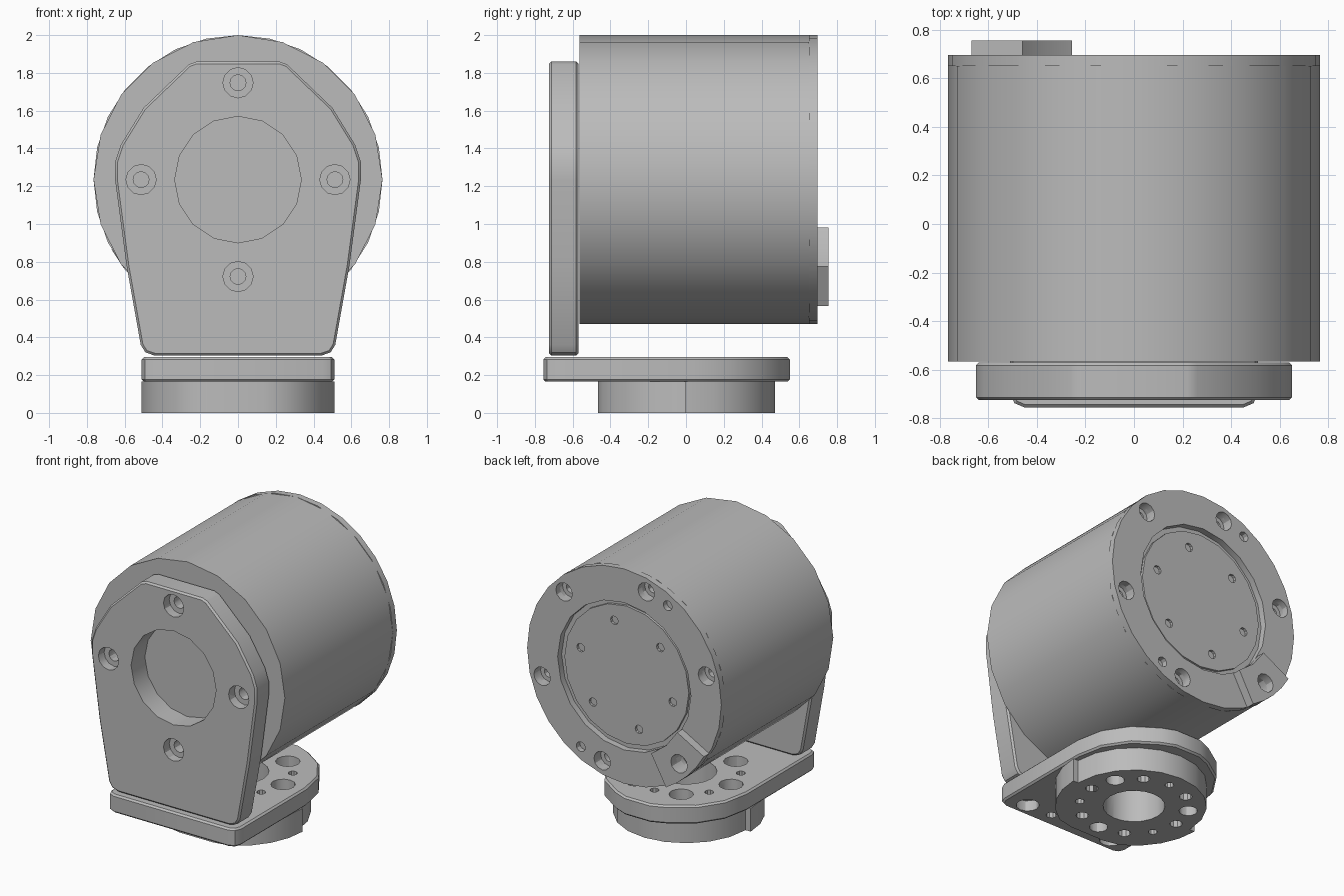
import bpy, bmesh
from math import sin, cos, radians, pi

default = bpy.data.objects.get("Cube")
if default:
    bpy.data.objects.remove(default, do_unlink=True)

GREY = (0.5, 0.5, 0.5, 1)
metal = bpy.data.materials.new("plain_grey")
metal.use_nodes = True
metal.diffuse_color = GREY
metal.node_tree.nodes["Principled BSDF"].inputs["Base Color"].default_value = GREY

AXIS_Z = 1.235  # height of the motor axis


def polar(r, deg, cu=0, cv=0):
    return (cu + r * cos(radians(deg)), cv + r * sin(radians(deg)))


def circle(r, n, cu=0, cv=0):
    return [polar(r, 360 * i / n, cu, cv) for i in range(n)]


def prisms(name, outlines, axis, lo, hi):
    """Extrude closed outlines along y or z into one object."""
    bm = bmesh.new()
    for outline in outlines:
        rings = []
        for w in (lo, hi):
            rings.append([bm.verts.new((u, w, v) if axis == "y" else (u, v, w))
                          for u, v in outline])
        a, b = rings
        bm.faces.new(a)
        bm.faces.new(b[::-1])
        for i in range(len(a)):
            j = (i + 1) % len(a)
            bm.faces.new((a[i], b[i], b[j], a[j]))
    bmesh.ops.recalc_face_normals(bm, faces=bm.faces)
    mesh = bpy.data.meshes.new(name)
    bm.to_mesh(mesh)
    bm.free()
    mesh.materials.append(metal)
    obj = bpy.data.objects.new(name, mesh)
    bpy.context.collection.objects.link(obj)
    return obj


def activate(obj):
    bpy.ops.object.select_all(action="DESELECT")
    obj.select_set(True)
    bpy.context.view_layer.objects.active = obj


def chamfer(obj, width):
    mod = obj.modifiers.new("chamfer", "BEVEL")
    mod.width = width
    mod.segments = 1
    mod.limit_method = "ANGLE"
    mod.angle_limit = radians(70)
    activate(obj)
    bpy.ops.object.modifier_apply(modifier=mod.name)


def drill(obj, centres, r, axis, lo, hi, n=12):
    """Cut round holes at the given centres."""
    cutter = prisms("hole_cutter", [circle(r, n, u, v) for u, v in centres], axis, lo, hi)
    cutter.hide_render = True
    mod = obj.modifiers.new("holes", "BOOLEAN")
    mod.operation = "DIFFERENCE"
    mod.solver = "EXACT"
    mod.object = cutter
    activate(obj)
    bpy.ops.object.modifier_apply(modifier=mod.name)
    bpy.data.objects.remove(cutter, do_unlink=True)


def mirrored(half):
    return half + [(-u, v) for u, v in reversed(half)]


# Motor body and rear end ring
rear_screws = [polar(0.67, 45 + 60 * i, 0, AXIS_Z) for i in range(6)]
body = prisms("motor_body", [circle(0.765, 20, 0, AXIS_Z)], "y", -0.565, 0.65)
drill(body, rear_screws, 0.065, "y", 0.62, 0.8)
drill(body, rear_screws, 0.035, "y", 0.5, 0.8)

end_ring = prisms("end_ring", [circle(0.765, 28, 0, AXIS_Z)], "y", 0.65, 0.695)
drill(end_ring, [(0, AXIS_Z)], 0.525, "y", 0.6, 0.8, 20)
drill(end_ring, rear_screws, 0.065, "y", 0.6, 0.8)
drill(end_ring, [polar(0.685, a, 0, AXIS_Z) for a in (120, 300)], 0.035, "y", 0.655, 0.8)

# Output disc sunk inside the end ring
disc = prisms("output_disc", [circle(0.49, 20, 0, AXIS_Z)], "y", 0.64, 0.668)
drill(disc, [polar(0.375, 15 + 60 * i, 0, AXIS_Z) for i in range(6)],
      0.03, "y", 0.645, 0.8, 10)

# Raised pad, a sector of the end ring
sector = [polar(0.765, a, 0, AXIS_Z) for a in (209, 217, 225, 233, 241)]
sector += [polar(0.525, a, 0, AXIS_Z) for a in (241, 225, 209)]
pad = prisms("raised_pad", [sector], "y", 0.695, 0.755)
drill(pad, rear_screws[3:4], 0.065, "y", 0.6, 0.8)

# Upright front bracket
bracket = prisms("front_bracket", [mirrored([
    (0.22, 1.86), (0.26, 1.845), (0.50, 1.615), (0.62, 1.42), (0.65, 1.33),
    (0.65, 1.23), (0.59, 0.78), (0.515, 0.36), (0.49, 0.32), (0.44, 0.303)])],
    "y", -0.725, -0.57)
chamfer(bracket, 0.012)
front_screws = [polar(0.513, 90 * i, 0, AXIS_Z) for i in range(4)]
drill(bracket, [(0, AXIS_Z)], 0.335, "y", -0.9, -0.5, 16)
drill(bracket, front_screws, 0.08, "y", -0.9, -0.66)
drill(bracket, front_screws, 0.042, "y", -0.9, -0.5)

# Base plate with rounded back
back_arc = [polar(0.51, a, 0, 0.04) for a in (0, 22, 45, 67)]
plate = prisms("base_plate", [mirrored(
    [(0.45, -0.755), (0.492, -0.737), (0.51, -0.695)] + back_arc + [(0.1, 0.55)])],
    "z", 0.165, 0.295)
chamfer(plate, 0.012)

# Base flange: the front half is wider and cut flat
flange_front = [(u, max(v, -0.467)) for u, v in
                [polar(0.51, 180 + 15 * i) for i in range(13)]]
flange = prisms("base_flange", [flange_front + [polar(0.47, 18 * i) for i in range(11)]],
                "z", 0, 0.165)

# Bolt circle and bore through plate and flange
bolts = [polar(0.355, 30 * i) for i in range(12)]
for part in (plate, flange):
    drill(part, [(0, 0)], 0.2, "z", -0.1, 0.5, 20)
    drill(part, bolts[0::2], 0.042, "z", -0.1, 0.5, 10)
    drill(part, bolts[1::2], 0.03, "z", -0.1, 0.5, 10)
drill(flange, bolts[1::4], 0.06, "z", -0.1, 0.08)
drill(plate, bolts[0::2], 0.08, "z", 0.22, 0.5)

# Bracket screws under the front of the plate
drill(plate, [(-0.35, -0.65), (0.35, -0.65)], 0.075, "z", 0, 0.24)
drill(plate, [(-0.15, -0.65), (0.15, -0.65)], 0.035, "z", 0, 0.24, 10)

# Smooth round walls, crisp edges
for part in (body, end_ring, disc, pad, bracket, plate, flange):
    activate(part)
    bpy.ops.object.shade_smooth_by_angle(angle=radians(30))
